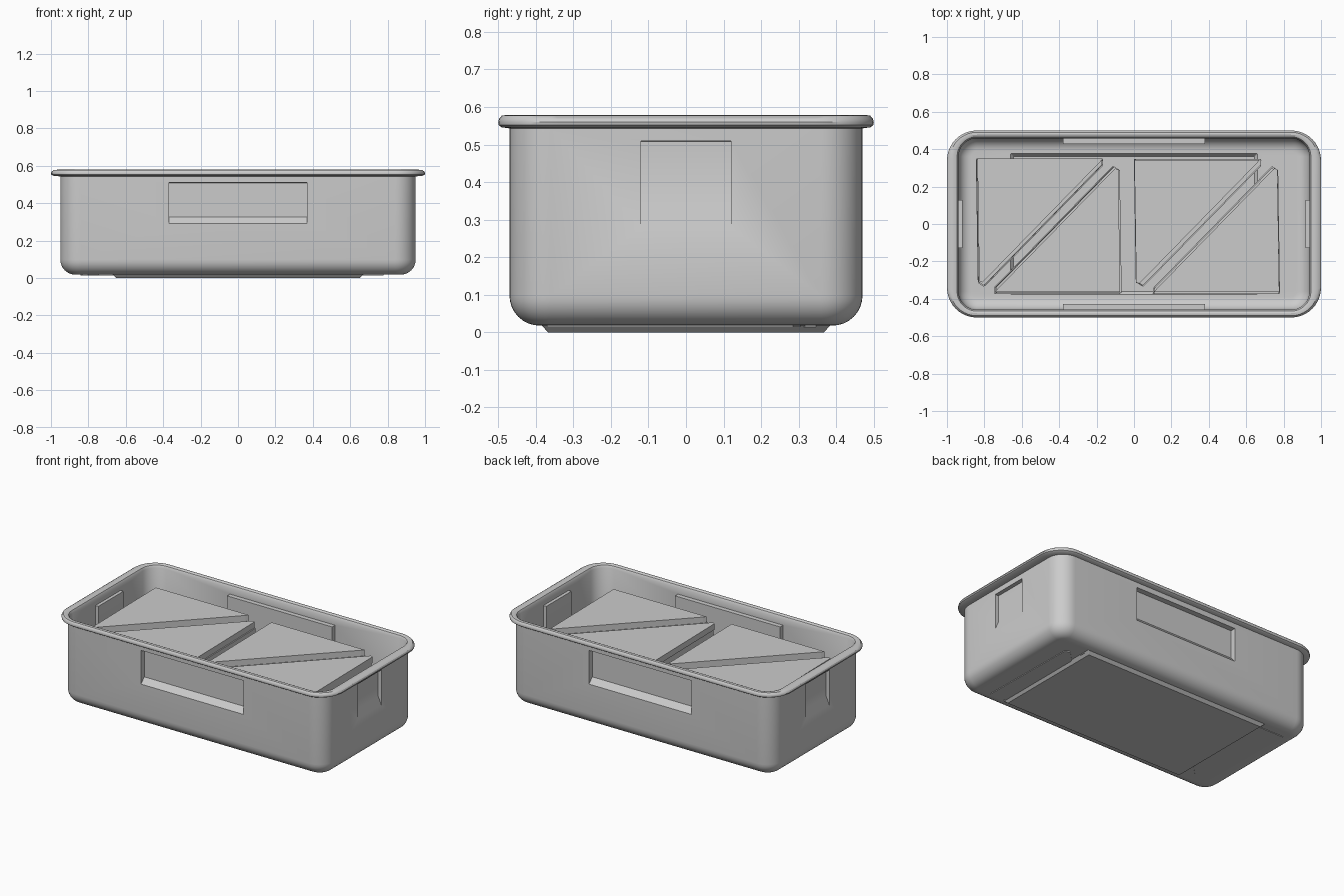
import bpy, bmesh, math, random
from mathutils import Matrix, Vector

if "Cube" in bpy.data.objects:
    bpy.data.objects.remove(bpy.data.objects["Cube"])

random.seed(4)


def make_object(name, bm):
    bmesh.ops.recalc_face_normals(bm, faces=bm.faces)
    mesh = bpy.data.meshes.new(name)
    bm.to_mesh(mesh)
    bm.free()
    ob = bpy.data.objects.new(name, mesh)
    bpy.context.collection.objects.link(ob)
    return ob


def ring(bm, hx, hy, r, z, n=10):
    # rounded rectangle of vertices
    verts = []
    for k, (sx, sy) in enumerate([(1, 1), (-1, 1), (-1, -1), (1, -1)]):
        for i in range(n + 1):
            a = math.pi / 2 * (k + i / n)
            verts.append(bm.verts.new((sx * (hx - r) + r * math.cos(a),
                                       sy * (hy - r) + r * math.sin(a), z)))
    return verts


def loft(name, sections):
    bm = bmesh.new()
    rings = [ring(bm, *s) for s in sections]
    for a, b in zip(rings, rings[1:]):
        for i in range(len(a)):
            j = (i + 1) % len(a)
            bm.faces.new((a[i], a[j], b[j], b[i]))
    bm.faces.new(rings[0])
    bm.faces.new(rings[-1])
    return make_object(name, bm)


def prism(bm, profile, half_width, angle):
    # profile of (outward distance, z), extruded sideways, turned about z
    rot = Matrix.Rotation(angle, 3, 'Z')
    a, b = [[bm.verts.new(rot @ Vector((d, w, z))) for d, z in profile]
            for w in (-half_width, half_width)]
    bm.faces.new(a)
    bm.faces.new(b[::-1])
    for i in range(len(a)):
        j = (i + 1) % len(a)
        bm.faces.new((a[i], b[i], b[j], a[j]))


# tub: outside from foot up, over the rim, then down the inside
X, Y, R, F, T, FLOOR = 0.95, 0.47, 0.11, 0.08, 0.012, 0.018


def wall(offset, z):
    return (X + offset, Y + offset * 0.6, R + offset, z) if offset > 0 else \
        (X + offset, Y + offset, R + offset, z)


arc = [math.pi / 2 * i / 8 for i in range(9)]
outside = [wall(-F * (1 - math.sin(a)), FLOOR + F * (1 - math.cos(a))) for a in arc]
inside = [wall(-T - (F - T) * (1 - math.sin(a)), FLOOR + T + (F - T) * (1 - math.cos(a)))
          for a in reversed(arc)]
rim = [wall(o, z) for o, z in [(0, 0.543), (0.035, 0.546), (0.048, 0.552), (0.05, 0.56),
                               (0.046, 0.569), (0.034, 0.577), (0.012, 0.579),
                               (-0.004, 0.574), (-0.012, 0.56)]]
tub = loft("tub", [(0.65, 0.367, 0.004, 0), (0.67, 0.384, 0.005, FLOOR)] + outside + rim
           + inside + [(0.66, 0.376, 0.005, FLOOR + T), (0.645, 0.362, 0.004, T)])

# handle recesses: inner bumps added, then outer pockets cut
bumps, pockets = bmesh.new(), bmesh.new()
for dist, half, depth, low, rise, angles in [(Y, 0.37, 0.033, 0.29, 0.035, (-90, 90)),
                                             (X, 0.12, 0.024, 0.28, 0.055, (0, 180))]:
    slope = rise / depth
    for ang in map(math.radians, angles):
        d = dist - depth
        prism(pockets, [(d, 0.508), (d, low + rise), (dist + 0.02, low - 0.02 * slope),
                        (dist + 0.02, 0.511)], half, ang)
        d -= 0.009
        prism(bumps, [(d, 0.52), (d, low + rise - 0.006), (dist - 0.005, low - 0.012),
                      (dist - 0.005, 0.52)], half + 0.009, ang)

bpy.context.view_layer.objects.active = tub
tub.select_set(True)
for name, bm, op in [("bump_helper", bumps, 'UNION'), ("pocket_helper", pockets, 'DIFFERENCE')]:
    helper = make_object(name, bm)
    mod = tub.modifiers.new(name, 'BOOLEAN')
    mod.operation, mod.object, mod.solver = op, helper, 'EXACT'
    bpy.ops.object.modifier_apply(modifier=name)
    bpy.data.objects.remove(helper)
bpy.ops.object.shade_smooth_by_angle(angle=math.radians(32))

# sandwich wedges: stacks of slightly shifted triangular layers
TOP, BASE, LAYERS = 0.482, 0.014, 12
OUTLINE = [(-0.84, 0.345), (-0.83, -0.31), (-0.80, -0.33), (-0.17, 0.315), (-0.17, 0.345)]


def wedge(name, flip, shift):
    bm = bmesh.new()
    h = (TOP - BASE) / LAYERS
    for k in range(LAYERS):
        jx, jy = random.uniform(-0.006, 0.006), random.uniform(-0.006, 0.006)
        cut = 0.022 if k % 2 else 0.0   # alternate layers sit back from the long cut
        loops = []
        for z in (BASE + k * h, BASE + (k + 1) * h):
            row = []
            for i, (x, y) in enumerate(OUTLINE):
                if i in (2, 3):
                    x, y = x - cut * 0.6, y + cut * 0.6
                x, y = x + jx, y + jy
                if flip:
                    x, y = -0.91 - x, -0.025 - y
                row.append(bm.verts.new((x + shift, y, z)))
            loops.append(row)
        a, b = loops
        bm.faces.new(a[::-1])
        bm.faces.new(b)
        for i in range(len(a)):
            j = (i + 1) % len(a)
            bm.faces.new((a[i], a[j], b[j], b[i]))
    return make_object(name, bm)


for side, shift in (("left", 0.0), ("right", 0.845)):
    wedge("sandwich_back_" + side, False, shift)
    wedge("sandwich_front_" + side, True, shift)
